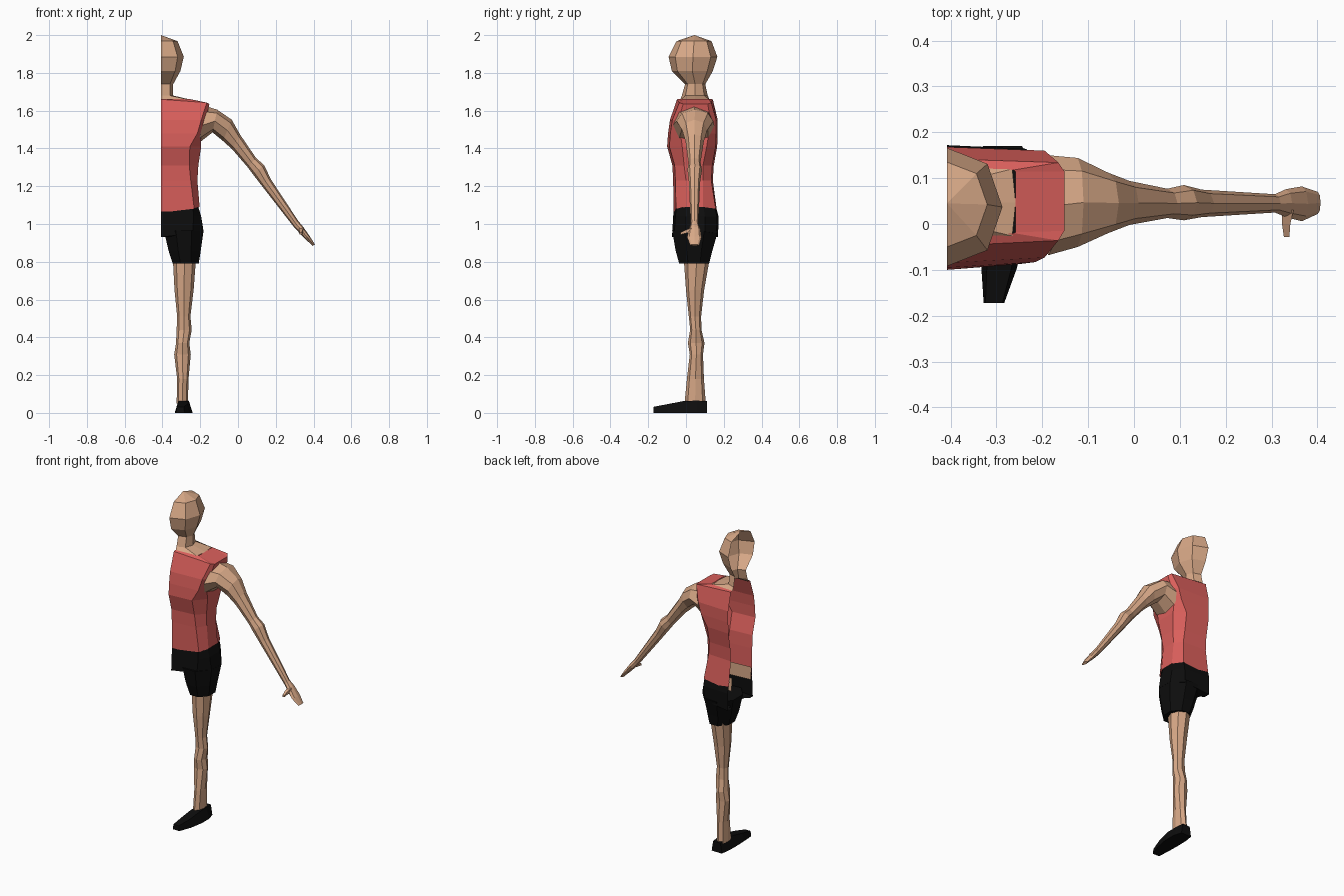
import bpy, bmesh, math
from mathutils import Vector

X0 = -0.408  # open cut plane of the half figure


def material(name, rgb):
    m = bpy.data.materials.new(name)
    m.diffuse_color = (*rgb, 1)
    return m


SKIN = material("skin", (0.68, 0.39, 0.24))
RED = material("red_cloth", (0.70, 0.115, 0.105))
BLACK = material("black_cloth", (0.004, 0.004, 0.004))


def loft(name, rings, mat, closed=False, cap=True):
    """Skin a list of point rings; closed rings become capped tubes."""
    bm = bmesh.new()
    rows = [[bm.verts.new(p) for p in r] for r in rings]
    n = len(rows[0])
    for a, b in zip(rows, rows[1:]):
        for i in range(n if closed else n - 1):
            j = (i + 1) % n
            bm.faces.new((a[i], a[j], b[j], b[i]))
    if closed:
        if cap:
            bm.faces.new(rows[0][::-1])
            bm.faces.new(rows[-1])
        bmesh.ops.recalc_face_normals(bm, faces=bm.faces)
    bmesh.ops.remove_doubles(bm, verts=bm.verts, dist=0.0005)
    me = bpy.data.meshes.new(name)
    bm.to_mesh(me)
    bm.free()
    me.materials.append(mat)
    ob = bpy.data.objects.new(name, me)
    bpy.context.collection.objects.link(ob)
    return ob


def body_ring(z, xs, xc, yf, yb, sf, sb, dz=0.0):
    """Half ring, front centre to back centre, with flat side and corners."""
    return [(X0, yf, z + dz), (xc, yf + 0.012, z + dz * 0.3), (xs, sf, z),
            (xs, sb, z), (xc, yb - 0.008, z + dz * 0.3), (X0, yb, z + dz)]


def half_octagon(z, xs, yf, yb, k=0.73):
    w, h, c = xs - X0, (yb - yf) / 2, (yb + yf) / 2
    return [(X0, yf, z), (X0 + k * w, c - k * h, z), (xs, c, z),
            (X0 + k * w, c + k * h, z), (X0, yb, z)]


def tube_ring(p, q, y0, y1, n=8):
    """Oval ring spanning p to q in the xz plane and y0 to y1 in depth."""
    p, q = Vector((p[0], 0, p[1])), Vector((q[0], 0, q[1]))
    c, a = (p + q) / 2, (p - q) / 2
    out = []
    for i in range(n):
        t = 2 * math.pi * i / n
        v = c + a * math.cos(t)
        out.append((v.x, (y0 + y1) / 2 + (y1 - y0) / 2 * math.sin(t), v.z))
    return out


# Sleeveless shirt, hem to neckline, including the shoulder strap
loft("shirt", [body_ring(*r) for r in (
    (1.09, -0.203, -0.232, -0.065, 0.165, 0.00, 0.09, -0.03),
    (1.23, -0.215, -0.250, -0.068, 0.142, 0.00, 0.09),
    (1.31, -0.210, -0.258, -0.072, 0.147, -0.01, 0.09),
    (1.41, -0.195, -0.255, -0.100, 0.165, -0.02, 0.11),
    (1.48, -0.195, -0.215, -0.095, 0.168, -0.03, 0.12),
    (1.55, -0.168, -0.195, -0.085, 0.168, -0.04, 0.13),
    (1.635, -0.152, -0.165, -0.048, 0.142, -0.015, 0.115, 0.025),
    (1.662, -0.258, -0.262, -0.032, 0.126, -0.018, 0.114))], RED)

# Neck and faceted head
loft("head_and_neck", [half_octagon(*r) for r in (
    (1.660, -0.258, -0.030, 0.124, 0.95),
    (1.680, -0.343, -0.022, 0.115),
    (1.740, -0.343, -0.005, 0.102),
    (1.810, -0.305, -0.075, 0.142),
    (1.885, -0.287, -0.092, 0.166),
    (1.968, -0.320, -0.050, 0.135),
    (2.000, X0, 0.045, 0.045))], SKIN)

# Skin at the waist, inside the hem
loft("waist", [body_ring(*r) for r in (
    (1.04, -0.222, -0.25, -0.055, 0.135, 0.0, 0.08),
    (1.12, -0.222, -0.25, -0.055, 0.130, 0.0, 0.08))], SKIN)

# Shorts: half pelvis and leg opening
loft("shorts_hips", [body_ring(*r) for r in (
    (0.93, -0.375, -0.385, -0.045, 0.13, 0.0, 0.09),
    (0.96, -0.182, -0.240, -0.074, 0.17, 0.0, 0.10, -0.03),
    (1.04, -0.195, -0.235, -0.068, 0.172, 0.0, 0.10),
    (1.11, -0.216, -0.240, -0.060, 0.155, 0.0, 0.09))], BLACK)


def shorts_ring(z, xa, xb, ya, yb, k=0.3):
    """Rectangle with cut outer corners."""
    d = k * (xb - xa)
    e = k * (yb - ya)
    return [(xa, ya + e, z), (xa + d, ya, z), (xb - d, ya, z), (xb, ya + e, z),
            (xb, yb - e, z), (xb - d, yb, z), (xa + d, yb, z), (xa, yb - e, z)]


loft("shorts_leg", [shorts_ring(*r) for r in (
    (0.79, -0.345, -0.208, -0.036, 0.122),
    (0.86, -0.368, -0.197, -0.055, 0.140),
    (0.965, -0.392, -0.182, -0.073, 0.170))], BLACK, True)

# Leg with knee and calf
loft("leg", [tube_ring((xa, z), (xb, z), ya, yb) for z, xa, xb, ya, yb in (
    (0.05, -0.325, -0.265, -0.008, 0.105),
    (0.18, -0.322, -0.262, 0.005, 0.095),
    (0.31, -0.338, -0.250, 0.020, 0.090),
    (0.37, -0.328, -0.258, 0.010, 0.098),
    (0.44, -0.325, -0.245, 0.022, 0.082),
    (0.51, -0.322, -0.252, 0.015, 0.080),
    (0.65, -0.336, -0.235, 0.000, 0.096),
    (0.82, -0.345, -0.222, -0.012, 0.126))], SKIN, True)

# Shoe, toe to heel
loft("shoe", [[(xa, y, 0), (xb, y, 0), (xb - t, y, h), (xa + t, y, h)]
              for y, xa, xb, h, t in (
    (-0.172, -0.328, -0.283, 0.032, 0.004),
    (-0.095, -0.333, -0.255, 0.047, 0.012),
    (-0.010, -0.335, -0.240, 0.063, 0.020),
    (0.060, -0.333, -0.240, 0.065, 0.022),
    (0.112, -0.325, -0.255, 0.062, 0.010))], BLACK, True)

# Arm from shoulder to fingertips
loft("arm", [tube_ring(*r) for r in (
    ((-0.162, 1.622), (-0.212, 1.425), -0.068, 0.150),
    ((-0.110, 1.605), (-0.135, 1.485), -0.050, 0.144),
    ((-0.033, 1.552), (-0.080, 1.440), -0.020, 0.112),
    ((0.010, 1.475), (-0.030, 1.395), -0.002, 0.094),
    ((0.095, 1.350), (0.050, 1.302), 0.013, 0.077),
    ((0.138, 1.312), (0.080, 1.262), 0.008, 0.085),
    ((0.175, 1.235), (0.120, 1.210), 0.015, 0.075),
    ((0.320, 1.015), (0.295, 0.985), 0.025, 0.065),
    ((0.345, 0.985), (0.318, 0.960), 0.015, 0.076),
    ((0.380, 0.935), (0.352, 0.925), 0.006, 0.082),
    ((0.407, 0.892), (0.395, 0.884), 0.022, 0.070))], SKIN, True)

# Thumb
loft("thumb", [[(x - s, y, z - s), (x + s, y, z - s), (x + s, y, z + s), (x - s, y, z + s)]
               for x, y, z, s in ((0.335, 0.03, 0.968, 0.013),
                                  (0.332, 0.00, 0.960, 0.009),
                                  (0.333, -0.028, 0.950, 0.006))], SKIN, True)
